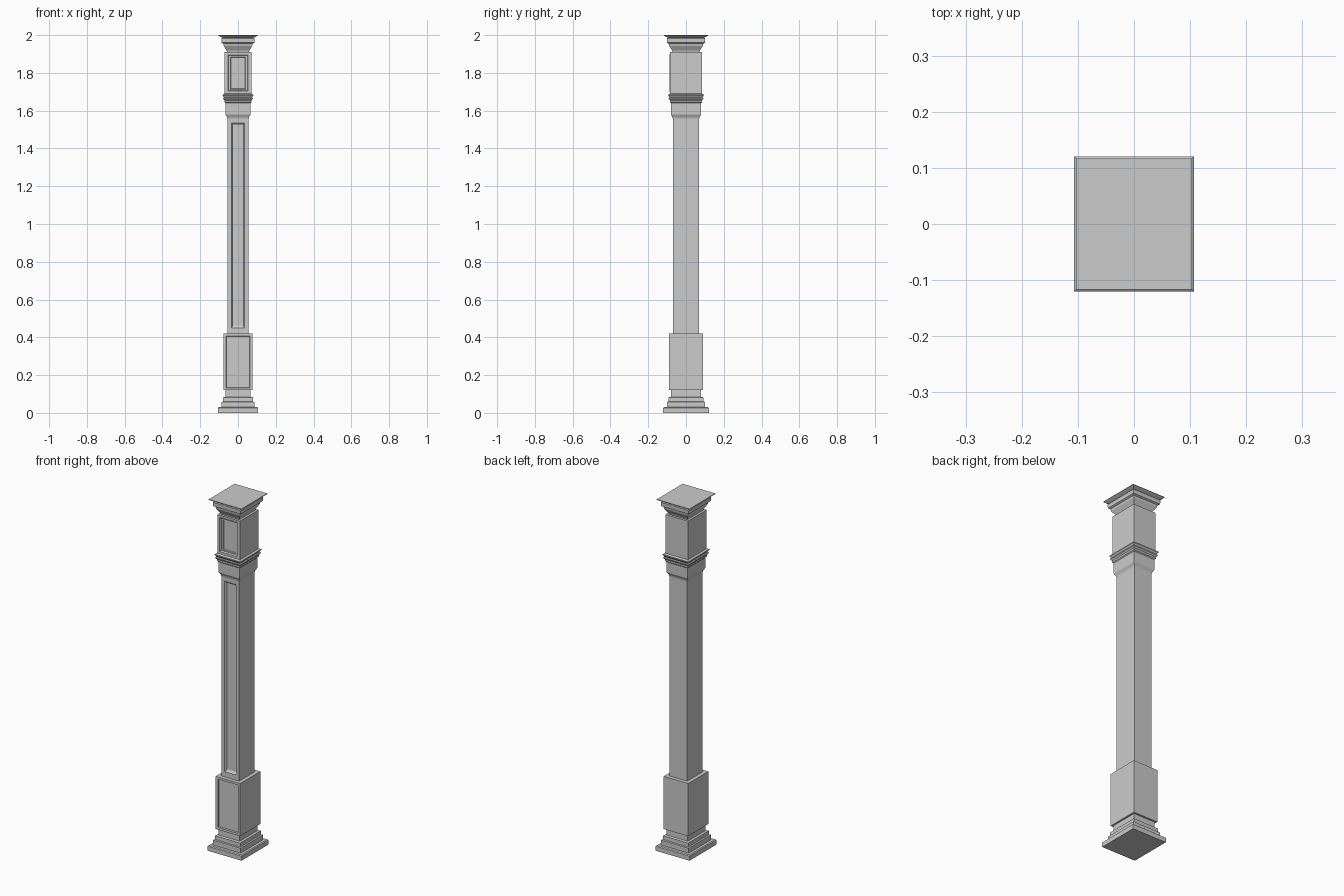
import bpy, bmesh

if "Cube" in bpy.data.objects:
    bpy.data.objects.remove(bpy.data.objects["Cube"])

DEEP = 0.0135  # the post is this much deeper than wide, per side


def finish(name, bm):
    bmesh.ops.recalc_face_normals(bm, faces=bm.faces)
    me = bpy.data.meshes.new(name)
    bm.to_mesh(me)
    bm.free()
    ob = bpy.data.objects.new(name, me)
    bpy.context.collection.objects.link(ob)
    return ob


def bridge(bm, a, b):
    for i in range(4):
        j = (i + 1) % 4
        bm.faces.new((a[i], a[j], b[j], b[i]))


def moulding(name, profile):
    """Stack of rectangles from (half width, z) points."""
    bm = bmesh.new()
    rings = []
    for h, z in profile:
        d = h + DEEP
        rings.append([bm.verts.new((x * h, y * d, z))
                      for x, y in ((-1, -1), (1, -1), (1, 1), (-1, 1))])
    bm.faces.new(rings[0])
    bm.faces.new(rings[-1])
    for a, b in zip(rings, rings[1:]):
        bridge(bm, a, b)
    return finish(name, bm)


def panelled_block(name, h, z0, z1, steps):
    """Box with a front panel: steps are (x margin, z margin, depth)."""
    bm = bmesh.new()
    d = h + DEEP

    def ring(mx, mz, y):
        return [bm.verts.new((x, y, z)) for x, z in
                ((-h + mx, z0 + mz), (h - mx, z0 + mz),
                 (h - mx, z1 - mz), (-h + mx, z1 - mz))]
    rings = [ring(0, 0, d), ring(0, 0, -d)]
    rings += [ring(mx, mz, -d + depth) for mx, mz, depth in steps]
    bm.faces.new(rings[0])
    bm.faces.new(rings[-1])
    for a, b in zip(rings, rings[1:]):
        bridge(bm, a, b)
    return finish(name, bm)


# stepped foot
moulding("base", [(.107, 0), (.107, .026), (.102, .03), (.087, .03), (.087, .058),
                  (.079, .06), (.079, .082), (.067, .085), (.067, .12)])
# lower block with sunken panel
panelled_block("lower_block", .077, .12, .42,
               [(.013, .013, 0), (.015, .015, .008), (.019, .019, .008)])
# long shaft with sunken panel
panelled_block("shaft", .056, .42, 1.565,
               [(.021, .03, 0), (.024, .033, .004), (.027, .042, .010)])
# flared collar above the shaft
moulding("collar", [(.056, 1.555), (.058, 1.565), (.066, 1.58), (.067, 1.64)])
# double ring moulding
moulding("neck_moulding", [(.067, 1.64), (.072, 1.645), (.072, 1.655), (.079, 1.663),
                           (.079, 1.667), (.074, 1.67), (.081, 1.680), (.081, 1.685),
                           (.072, 1.69)])
# upper block with framed panel
panelled_block("upper_block", .071, 1.69, 1.91,
               [(.011, .010, 0), (.011, .010, -.003), (.017, .015, -.003),
                (.021, .019, .006), (.031, .026, .006), (.034, .028, .010)])
# capital
moulding("capital", [(.058, 1.91), (.060, 1.918), (.075, 1.942), (.078, 1.955),
                     (.087, 1.96), (.088, 1.982), (.083, 1.986), (.097, 1.993),
                     (.103, 1.997), (.103, 2.0)])
